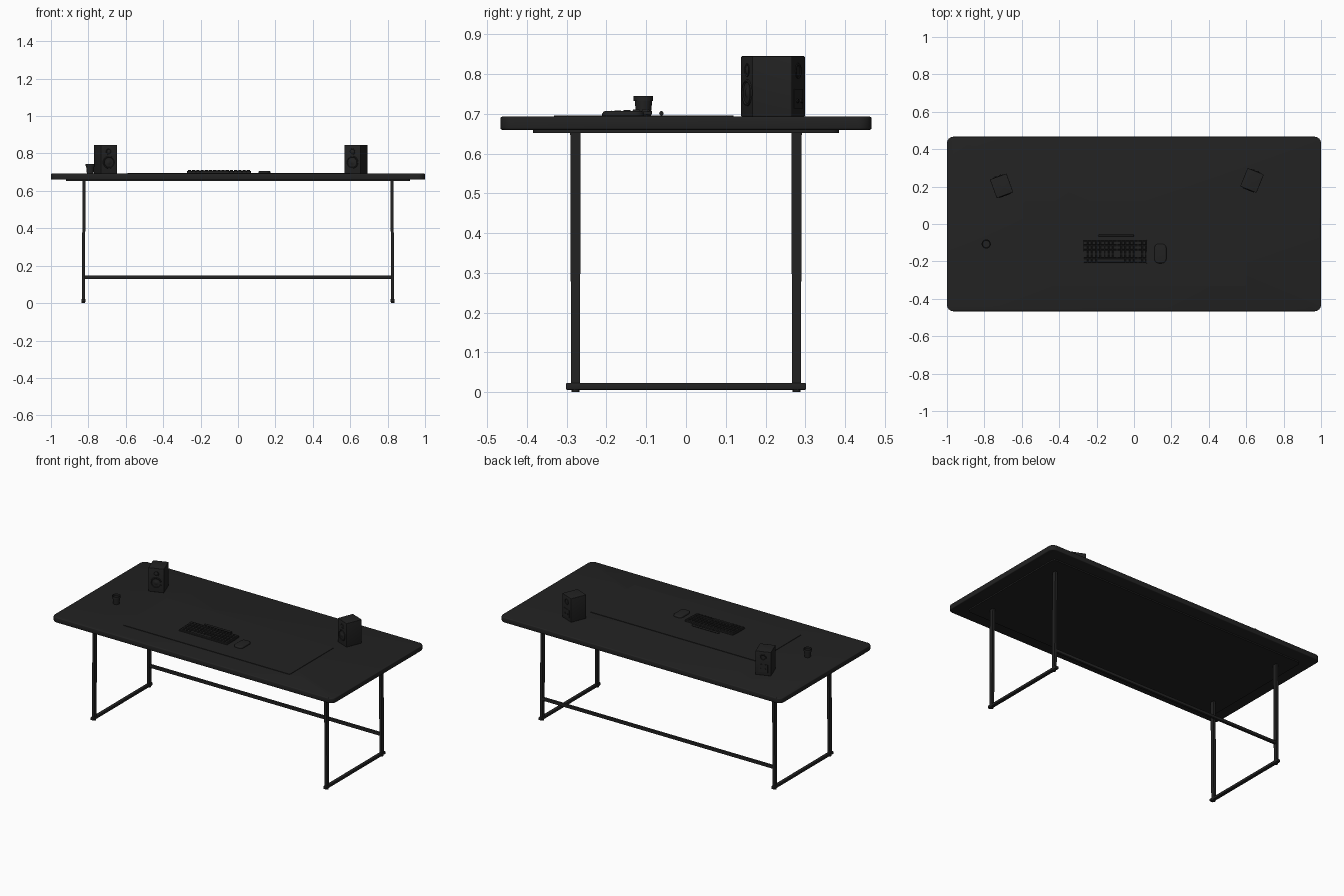
import bpy, bmesh
from math import radians, pi
from mathutils import Matrix, Vector

if "Cube" in bpy.data.objects:
    bpy.data.objects.remove(bpy.data.objects["Cube"], do_unlink=True)

black = bpy.data.materials.new("matte black")
black.use_nodes = True
black.diffuse_color = (0.016, 0.016, 0.016, 1)
black.node_tree.nodes["Principled BSDF"].inputs["Base Color"].default_value = black.diffuse_color


def finish(name, bm, parent=None, smooth=True):
    bmesh.ops.recalc_face_normals(bm, faces=bm.faces)
    mesh = bpy.data.meshes.new(name)
    bm.to_mesh(mesh)
    bm.free()
    mesh.materials.append(black)
    ob = bpy.data.objects.new(name, mesh)
    bpy.context.collection.objects.link(ob)
    ob.parent = parent
    if smooth:
        bpy.ops.object.select_all(action='DESELECT')
        ob.select_set(True)
        bpy.context.view_layer.objects.active = ob
        bpy.ops.object.shade_smooth_by_angle(angle=radians(35))
    return ob


def add_box(bm, lo, hi):
    lo, hi = Vector(lo), Vector(hi)
    m = Matrix.Translation((lo + hi) / 2) @ Matrix.Diagonal((*(hi - lo), 1))
    return bmesh.ops.create_cube(bm, size=1, matrix=m)["verts"]


def box(name, lo, hi, corner=0, edge=0, parent=None):
    """Box with rounded vertical corners and softened rims."""
    bm = bmesh.new()
    add_box(bm, lo, hi)
    if corner:
        upright = [e for e in bm.edges
                   if abs(e.verts[0].co.z - e.verts[1].co.z) > 1e-5]
        bmesh.ops.bevel(bm, geom=upright, offset=corner, segments=6,
                        profile=0.5, affect='EDGES')
    if edge:
        rims = [e for e in bm.edges if e.calc_face_angle(0) > 1]
        bmesh.ops.bevel(bm, geom=rims, offset=edge, segments=3,
                        profile=0.5, affect='EDGES')
    return finish(name, bm, parent)


def lathe(name, profile, place, parent=None, sides=32):
    """Spin (radius, height) points around z, then place the result."""
    bm = bmesh.new()
    verts = [bm.verts.new((r, 0, h)) for r, h in profile]
    edges = [bm.edges.new(p) for p in zip(verts, verts[1:])]
    bmesh.ops.spin(bm, geom=verts + edges, cent=(0, 0, 0), axis=(0, 0, 1),
                   angle=2 * pi, steps=sides)
    bmesh.ops.remove_doubles(bm, verts=bm.verts, dist=1e-5)
    bm.transform(place)
    return finish(name, bm, parent)


TOP = 0.693

# Table top, plate under it and desk mat
box("table_top", (-1, -0.467, 0.66), (1, 0.467, TOP), 0.035, 0.005)
box("under_plate", (-0.92, -0.385, 0.652), (0.92, 0.385, 0.661), 0.02)
box("desk_mat", (-0.59, -0.332, TOP - 0.001), (0.6, 0.12, TOP + 0.003), 0.012)

# Leg frames: tapered legs on a foot bar with small pads
for side, sx in (("left", 1), ("right", -1)):
    x = sx * 0.827
    box(side + "_foot_bar", (x - 0.011, -0.302, 0.006),
        (x + 0.011, 0.302, 0.023), 0, 0.003)
    for end, sy in (("front", -1), ("back", 1)):
        y = sy * 0.278
        bm = bmesh.new()
        for v in add_box(bm, (x - 0.008, y - 0.011, 0.01),
                         (x + 0.008, y + 0.011, 0.655)):
            if v.co.z > 0.5:
                v.co.y = y + (v.co.y - y) * 1.2
                v.co.x -= sx * 0.004
        finish(f"{side}_{end}_leg", bm)
        lathe(f"{side}_{end}_pad", ((0, 0), (0.01, 0), (0.01, 0.012), (0, 0.012)),
              Matrix.Translation((x, y, 0)))

# Stretcher between the back legs
box("stretcher", (-0.825, 0.27, 0.128), (0.825, 0.286, 0.148), 0, 0.003)


# Speakers, turned towards the seat
def speaker(side, x, y, turn):
    w, d, h = 0.047, 0.053, 0.152
    cab = box(side + "_speaker", (-w, -d, 0), (w, d, h), 0.003, 0.002)
    cab.location = (x, y, TOP)
    cab.rotation_euler.z = radians(turn)
    forward = Matrix.Rotation(pi / 2, 4, 'X')
    backward = Matrix.Rotation(-pi / 2, 4, 'X')
    lathe(side + "_woofer",
          ((0.034, -0.001), (0.033, 0.003), (0.029, 0.004), (0.026, 0.001),
           (0.013, 0.0005), (0.009, 0.003), (0, 0.004)),
          Matrix.Translation((0, -d, 0.06)) @ forward, cab)
    lathe(side + "_tweeter",
          ((0.017, -0.001), (0.016, 0.002), (0.012, 0.0005), (0.007, 0.003), (0, 0.004)),
          Matrix.Translation((0, -d, 0.117)) @ forward, cab)
    lathe(side + "_bass_port",
          ((0.02, -0.001), (0.019, 0.002), (0.015, 0.002), (0.013, 0.0003), (0, 0.0003)),
          Matrix.Translation((0, d, 0.115)) @ backward, cab)
    box(side + "_socket_plate", (-0.028, d - 0.001, 0.02),
        (0.028, d + 0.002, 0.07), 0, 0, cab)
    for sx in (-1, 1):
        lathe(side + "_terminal", ((0.005, 0), (0.005, 0.006), (0, 0.006)),
              Matrix.Translation((sx * 0.013, d, 0.04)) @ backward, cab, 16)


speaker("right", -0.708, 0.204, 20)
speaker("left", 0.631, 0.233, -22)

# Keyboard: sloped case with rows of tapered keys
MAT = TOP + 0.003
tilt = Matrix.Translation((-0.102, -0.148, MAT)) @ Matrix.Rotation(radians(3), 4, 'X')
case = box("keyboard_case", (-0.172, -0.063, -0.001), (0.172, 0.063, 0.008), 0.005, 0.001)
case.matrix_world = tilt
bm = bmesh.new()
pitch, depth = 0.0224, 0.0235


def key(x0, x1, y0):
    gap, taper = 0.0012, 0.0025
    for v in add_box(bm, (x0 + gap, y0 + gap, 0.007),
                     (x1 - gap, y0 + depth - gap, 0.014)):
        if v.co.z > 0.01:
            v.co.x += taper if v.co.x < (x0 + x1) / 2 else -taper
            v.co.y += taper if v.co.y < y0 + depth / 2 else -taper


for row in range(5):
    y0 = -0.0588 + row * depth
    for col in range(15):
        if row == 0 and 3 <= col <= 9:
            continue
        key(-0.168 + col * pitch, -0.168 + (col + 1) * pitch, y0)
key(-0.168 + 3 * pitch, -0.168 + 10 * pitch, -0.0588)
keys = finish("keyboard_keys", bm, smooth=False)
keys.matrix_world = tilt

# Pen lying behind the keyboard
lathe("pen", ((0, 0), (0.003, 0), (0.0055, 0.006), (0.0055, 0.19), (0, 0.192)),
      Matrix.Translation((-0.192, -0.062, MAT + 0.0055)) @ Matrix.Rotation(pi / 2, 4, 'Y'),
      sides=16)

# Mouse: a flattened dome
bm = bmesh.new()
add_box(bm, (-0.032, -0.052, 0), (0.032, 0.052, 0.012))
upright = [e for e in bm.edges if abs(e.verts[0].co.z - e.verts[1].co.z) > 0.001]
bmesh.ops.bevel(bm, geom=upright, offset=0.024, segments=8, profile=0.5, affect='EDGES')
rim = [e for e in bm.edges if all(v.co.z > 0.011 for v in e.verts)]
bmesh.ops.bevel(bm, geom=rim, offset=0.007, segments=4, profile=0.5, affect='EDGES')
mouse = finish("mouse", bm)
mouse.location = (0.141, -0.158, MAT - 0.001)

# Cup with a wider rim band
lathe("cup",
      ((0, 0), (0.018, 0), (0.022, 0.04), (0.0245, 0.04), (0.0245, 0.052),
       (0.021, 0.052), (0.019, 0.043), (0, 0.043)),
      Matrix.Translation((-0.79, -0.107, TOP)))
